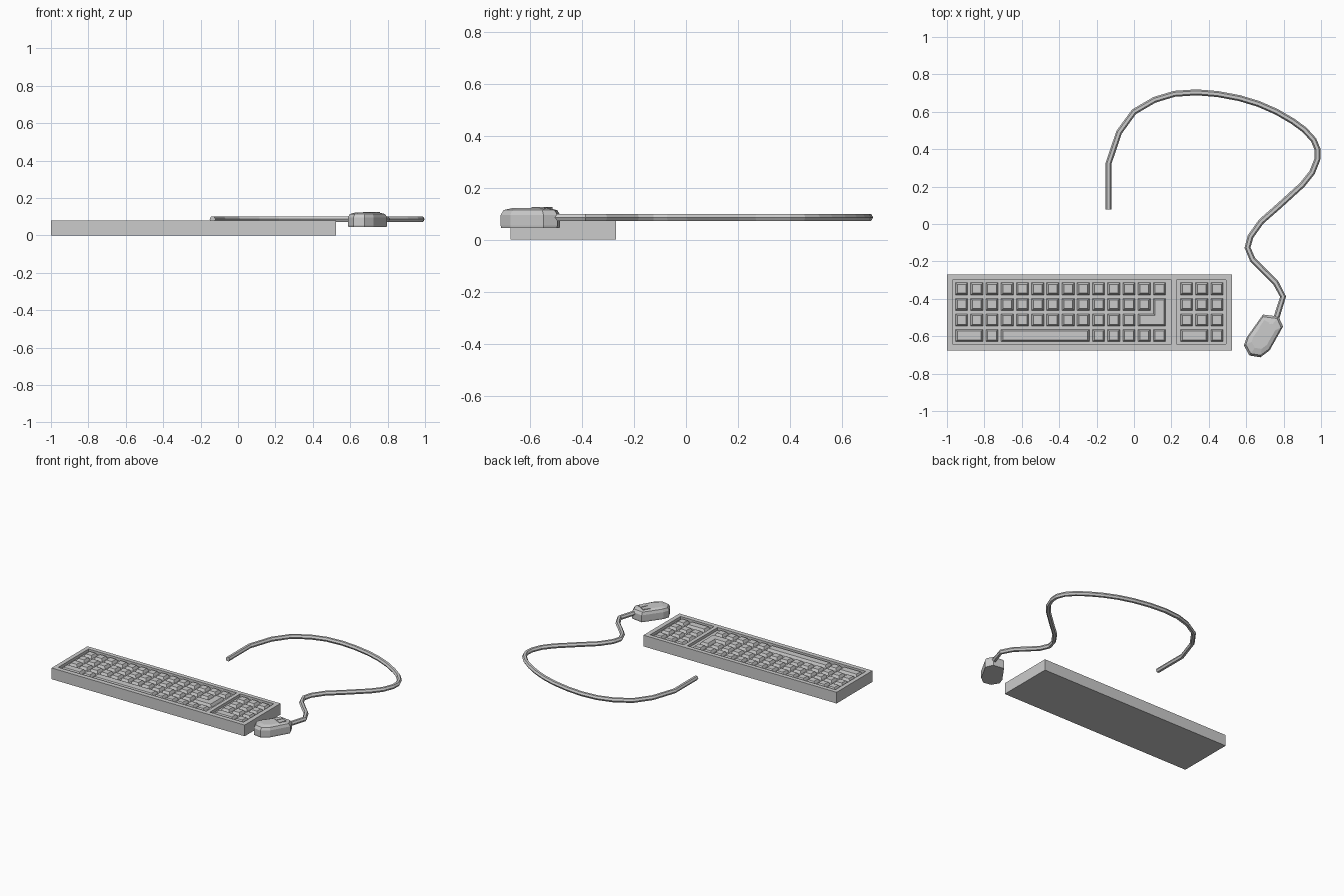
import bpy, bmesh
from math import cos, sin, pi
from mathutils import Vector

if "Cube" in bpy.data.objects:
    bpy.data.objects.remove(bpy.data.objects["Cube"])


def finish(bm, name):
    bmesh.ops.recalc_face_normals(bm, faces=bm.faces)
    me = bpy.data.meshes.new(name)
    bm.to_mesh(me)
    bm.free()
    ob = bpy.data.objects.new(name, me)
    bpy.context.collection.objects.link(ob)
    return ob


def bridge(bm, a, b):
    n = len(a)
    for i in range(n):
        bm.faces.new((a[i], a[(i + 1) % n], b[(i + 1) % n], b[i]))


TOP, DEPTH = 0.08, 0.02

# keyboard case: gridded top with two sunken trays
xs = [-1, -0.97, 0.20, 0.227, 0.493, 0.525]
ys = [-0.675, -0.642, -0.30, -0.27]
bm = bmesh.new()
v = [[bm.verts.new((x, y, TOP)) for y in ys] for x in xs]
trays = []
for i in range(5):
    for j in range(3):
        f = bm.faces.new((v[i][j], v[i + 1][j], v[i + 1][j + 1], v[i][j + 1]))
        if j == 1 and i in (1, 3):
            trays.append(f)
rim = [e for e in bm.edges if e.is_boundary]
ext = bmesh.ops.extrude_edge_only(bm, edges=rim)["geom"]
for p in ext:
    if isinstance(p, bmesh.types.BMVert):
        p.co.z = 0
bmesh.ops.holes_fill(bm, edges=[e for e in bm.edges if e.is_boundary], sides=0)
for f in bmesh.ops.extrude_discrete_faces(bm, faces=trays)["faces"]:
    for p in f.verts:
        p.co.z = TOP - DEPTH
finish(bm, "keyboard_case")

# keys: outlines on the tray floor, raised with sloping sides
PX, PY, H = 0.0814, 0.083, 0.033
X0, Y0, PAD_X = -0.922, -0.347, 0.281


def outline(bm, pts):
    bm.faces.new([bm.verts.new((x, y, TOP - DEPTH)) for x, y in pts])


def key(bm, x0, row, first, last):
    l, r = x0 + first * PX - H, x0 + last * PX + H
    y = Y0 - row * PY
    outline(bm, [(l, y - H), (r, y - H), (r, y + H), (l, y + H)])


def raise_keys(bm, name):
    bm.normal_update()
    bmesh.ops.inset_region(bm, faces=bm.faces[:], thickness=0.01, depth=0,
                           use_even_offset=True, use_boundary=True)
    for p in bm.verts:
        if not p.is_boundary:
            p.co.z = TOP - 0.001
    finish(bm, name)


bm = bmesh.new()
for row, count in enumerate((14, 13, 12)):
    for c in range(count):
        key(bm, X0, row, c, c)
for a, b in ((0, 1), (2, 2), (3, 8), (9, 9), (10, 10), (11, 11), (12, 12), (13, 13)):
    key(bm, X0, 3, a, b)
xl, xm, xr = X0 + 12 * PX - H, X0 + 13 * PX - H, X0 + 13 * PX + H
yt, ym, yb = Y0 - PY + H, Y0 - 2 * PY + H, Y0 - 2 * PY - H
outline(bm, [(xl, yb), (xr, yb), (xr, yt), (xm, yt), (xm, ym), (xl, ym)])
raise_keys(bm, "main_keys")

bm = bmesh.new()
for row in range(3):
    for c in range(3):
        key(bm, PAD_X, row, c, c)
key(bm, PAD_X, 3, 0, 1)
key(bm, PAD_X, 3, 2, 2)
raise_keys(bm, "number_pad_keys")

# mouse body: stacked rings with a low crown
shape = [(.69, -.484), (.773, -.495), (.797, -.548), (.725, -.676),
         (.676, -.713), (.617, -.703), (.588, -.65), (.602, -.607)]
mid = Vector((.69, -.60))
bm = bmesh.new()
rings = []
for z, s in ((.045, .98), (.055, 1), (.095, 1), (.114, .9), (.122, .6)):
    pts = [mid + (Vector(p) - mid) * s for p in shape]
    rings.append([bm.verts.new((p.x, p.y, z)) for p in pts])
for a, b in zip(rings, rings[1:]):
    bridge(bm, a, b)
bm.faces.new(rings[0])
bm.faces.new(rings[-1])
finish(bm, "mouse_body")

# mouse buttons: two thin plates at the cord end
fwd = Vector((.46, .89)).normalized()
side = Vector((fwd.y, -fwd.x))
for name, s in (("left_button", -1), ("right_button", 1)):
    bm = bmesh.new()
    loops = []
    for z in (.108, .125):
        ps = [mid + fwd * f + side * (s * w + 0.002)
              for f, w in ((.03, .004), (.03, .042), (.08, .036), (.08, .004))]
        loops.append([bm.verts.new((p.x, p.y, z)) for p in ps])
    bridge(bm, *loops)
    bm.faces.new(loops[0])
    bm.faces.new(loops[1])
    finish(bm, name)

# cord: six-sided tube swept along a flat path
path = [(-.136, .078), (-.136, .324), (-.08, .49), (0, .60), (.11, .664), (.216, .696),
        (.334, .704), (.446, .695), (.564, .673), (.666, .642), (.762, .60), (.848, .55),
        (.912, .503), (.96, .45), (.982, .398), (.98, .345), (.952, .275), (.90, .21),
        (.778, .099), (.68, .013), (.623, -.067), (.607, -.126), (.634, -.19),
        (.692, -.249), (.757, -.313), (.797, -.388), (.762, -.50)]
pts = [Vector(p) for p in path]
R = 0.016
bm = bmesh.new()
rings = []
for i, p in enumerate(pts):
    a = (p - pts[i - 1]).normalized() if i else None
    b = (pts[i + 1] - p).normalized() if i < len(pts) - 1 else None
    t = ((a or b) + (b or a)).normalized()
    n = Vector((-t.y, t.x))
    rings.append([bm.verts.new((p.x + n.x * R * cos(k * pi / 3),
                                p.y + n.y * R * cos(k * pi / 3),
                                .086 + R * sin(k * pi / 3))) for k in range(6)])
for a, b in zip(rings, rings[1:]):
    bridge(bm, a, b)
bm.faces.new(rings[0])
bm.faces.new(rings[-1])
finish(bm, "mouse_cord")
